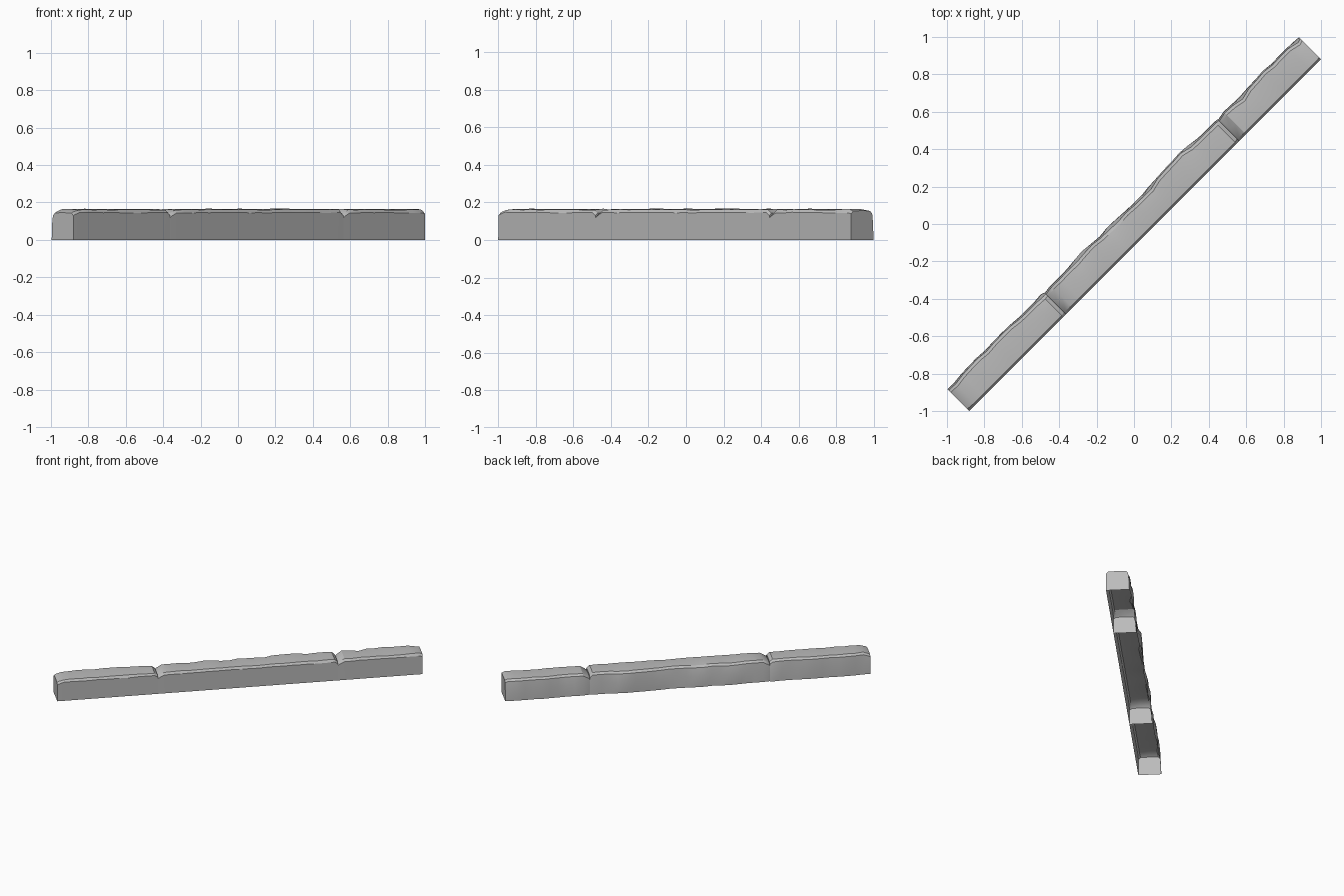
import bpy, bmesh, math, random
from mathutils import Vector

cube = bpy.data.objects.get("Cube")
if cube:
    bpy.data.objects.remove(cube, do_unlink=True)

random.seed(7)
stone = bpy.data.materials.new("grey stone")
stone.use_nodes = True
GREY = (0.5, 0.5, 0.5, 1)
stone.diffuse_color = GREY
stone.node_tree.nodes["Principled BSDF"].inputs["Base Color"].default_value = GREY

ALONG = Vector((1, 1, 0)).normalized()     # length of the kerb
FRONT = Vector((1, -1, 0)).normalized()    # straight dressed face

# Cross-section (across, height), open underneath: front foot to back foot
PROFILE = [(0.085, 0), (0.085, 0.148), (0.073, 0.164), (0, 0.167),
           (-0.060, 0.165), (-0.076, 0.150), (-0.083, 0.085), (-0.085, 0)]
# Worn cross-section at the ends of a block
WORN = [(0.085, 0), (0.084, 0.118), (0.066, 0.130), (0, 0.132),
        (-0.052, 0.130), (-0.066, 0.118), (-0.074, 0.075), (-0.076, 0)]


def blend(a, b, f):
    return [(p[0] + (q[0] - p[0]) * f, p[1] + (q[1] - p[1]) * f) for p, q in zip(a, b)]


def rough(section, t):
    """Wavy, chipped back and slightly uneven top; front face stays straight."""
    wave = 0.005 * math.sin(9 * t + 1) + 0.004 * math.sin(23 * t) + random.uniform(-0.004, 0.004)
    wave -= 0.012 * math.exp(-((t - 0.38) / 0.1) ** 2)
    chip = random.choice((0, 0, 0, 0.010))
    dip = random.uniform(0, 0.003)
    out = []
    for i, (n, z) in enumerate(section):
        if i >= 4:
            n += wave * (0.7 if i == 7 else 1)
        if i in (4, 5):
            n += chip
            z -= chip * 0.5
        if i in (1, 2):
            z -= random.uniform(0, 0.005)
        if i in (3, 4):
            z -= dip
        out.append((n, z))
    return out


def make_block(name, t0, t1, end_start, end_stop):
    steps = max(8, round((t1 - t0) / 0.065))
    a, b = t0 + 0.05, t1 - 0.022
    rows = [(t0, blend(PROFILE, WORN, end_start)),
            (t0 + 0.012, blend(PROFILE, WORN, end_start * 0.7))]
    for i in range(steps + 1):
        t = a + (b - a) * i / steps
        rows.append((t, rough(PROFILE, t)))
    rows.append((t1, blend(PROFILE, WORN, end_stop)))

    bm = bmesh.new()
    rings = [[bm.verts.new(ALONG * t + FRONT * n + Vector((0, 0, z))) for n, z in sec]
             for t, sec in rows]
    for r, s in zip(rings, rings[1:]):
        for i in range(len(PROFILE) - 1):
            bm.faces.new((r[i], s[i], s[i + 1], r[i + 1]))
    bm.faces.new(rings[0])
    bm.faces.new(rings[-1][::-1])
    bmesh.ops.recalc_face_normals(bm, faces=bm.faces[:])
    # Top must face upward
    top = max(bm.faces, key=lambda f: f.calc_center_median().z)
    if top.normal.z < 0:
        bmesh.ops.reverse_faces(bm, faces=bm.faces[:])
    mesh = bpy.data.meshes.new(name)
    bm.to_mesh(mesh)
    bm.free()
    mesh.materials.append(stone)
    obj = bpy.data.objects.new(name, mesh)
    bpy.context.collection.objects.link(obj)
    bpy.ops.object.select_all(action='DESELECT')
    obj.select_set(True)
    bpy.context.view_layer.objects.active = obj
    bpy.ops.object.shade_smooth_by_angle(angle=math.radians(30))


# Three stones laid end to end along the diagonal
make_block("right_kerb_stone", -1.329, -0.598, 0.6, 0.6)
make_block("middle_kerb_stone", -0.598, 0.712, 1.0, 0.6)
make_block("left_kerb_stone", 0.712, 1.329, 1.0, 0.3)
